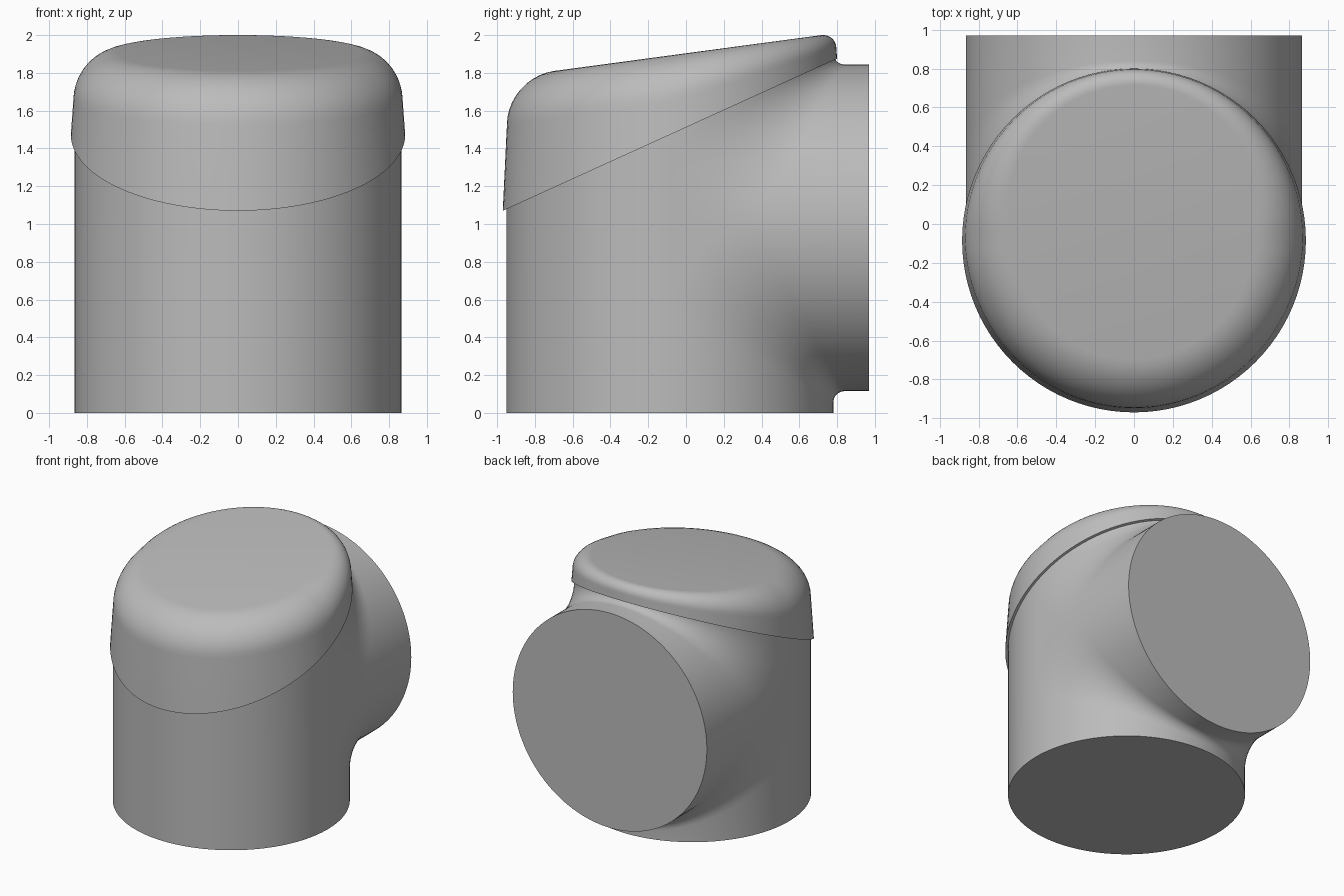
import bpy, bmesh
from math import sin, cos, pi, radians

cube = bpy.data.objects.get("Cube")
if cube:
    bpy.data.objects.remove(cube)

R, AXIS_Y, AXIS_Z = 0.865, -0.085, 0.98   # both pipes share one radius
BACK_Y = 0.97
ARC = 10

grey = bpy.data.materials.new("plain_grey")
grey.use_nodes = True
COLOUR = (0.5, 0.5, 0.5, 1)
grey.diffuse_color = COLOUR
grey.node_tree.nodes["Principled BSDF"].inputs["Base Color"].default_value = COLOUR


def lip_z(y):
    """Slanted plane of the cap's lower edge."""
    return 1.07 + 0.455 * (y + 0.97)


def crown_z(y):
    """Gently sloped plane of the cap's top."""
    return 1.81 + 0.134 * (y + 0.7)


def loft(name, rings):
    """Skin closed rings of equal length and close both ends."""
    bm = bmesh.new()
    loops = [[bm.verts.new(p) for p in ring] for ring in rings]
    n = len(loops[0])
    for a, b in zip(loops, loops[1:]):
        for i in range(n):
            j = (i + 1) % n
            bm.faces.new((a[i], a[j], b[j], b[i]))
    bm.faces.new(loops[0])
    bm.faces.new(loops[-1])
    bmesh.ops.recalc_face_normals(bm, faces=bm.faces)
    mesh = bpy.data.meshes.new(name)
    bm.to_mesh(mesh)
    bm.free()
    mesh.materials.append(grey)
    obj = bpy.data.objects.new(name, mesh)
    bpy.context.collection.objects.link(obj)
    bpy.ops.object.select_all(action='DESELECT')
    obj.select_set(True)
    bpy.context.view_layer.objects.active = obj
    bpy.ops.object.shade_smooth_by_angle(angle=radians(35))
    return obj


# Body: upright pipe blended into a rear pipe, skinned from side-to-side slices
def body_slice(theta):
    x, w = R * sin(theta), R * cos(theta)
    front, back = AXIS_Y - w, AXIS_Y + w
    low, high = AXIS_Z - w, AXIS_Z + w
    top_front, top_back = lip_z(front) + 0.04, lip_z(back) + 0.04
    f = 0.06 + 0.45 * (R - w)
    g = min(f, 0.95 * (top_back - high))
    steps = [k / ARC * pi / 2 for k in range(ARC + 1)]
    pts = [(front, 0), (back, 0)]
    pts += [(back + f * (1 - cos(a)), low - f * (1 - sin(a))) for a in steps]
    pts += [(BACK_Y, low), (BACK_Y, high)]
    pts += [(back + g * (1 - cos(a)), high + g * (1 - sin(a))) for a in reversed(steps)]
    pts += [(back, top_back), (front, top_front)]
    return [(x, y, z) for y, z in pts]


SLICES = 64
loft("pipe_body", [body_slice(radians(89.8) * (2 * i / SLICES - 1))
                   for i in range(SLICES + 1)])


# Cap: slanted lip, slightly tapered wall, rounded shoulder and sloped crown
def cap_ring(shoulder):
    """shoulder is None for the lip, else an angle round the shoulder."""
    ring = []
    for i in range(96):
        a = 2 * pi * i / 96
        y_out = AXIS_Y + 0.885 * sin(a)
        r, z = 0.885, lip_z(y_out)
        if shoulder is not None:
            height = crown_z(y_out) - z
            f = min(0.25, 0.6 * height)
            wall = 0.885 - 0.022 * min(1, (height - f) / 0.3)
            r = wall - f * (1 - cos(shoulder))
            z = crown_z(AXIS_Y + r * sin(a)) - f * (1 - sin(shoulder))
        ring.append((r * cos(a), AXIS_Y + r * sin(a), z))
    return ring


loft("slanted_cap", [cap_ring(None)] +
     [cap_ring(k / ARC * pi / 2) for k in range(ARC + 1)])
